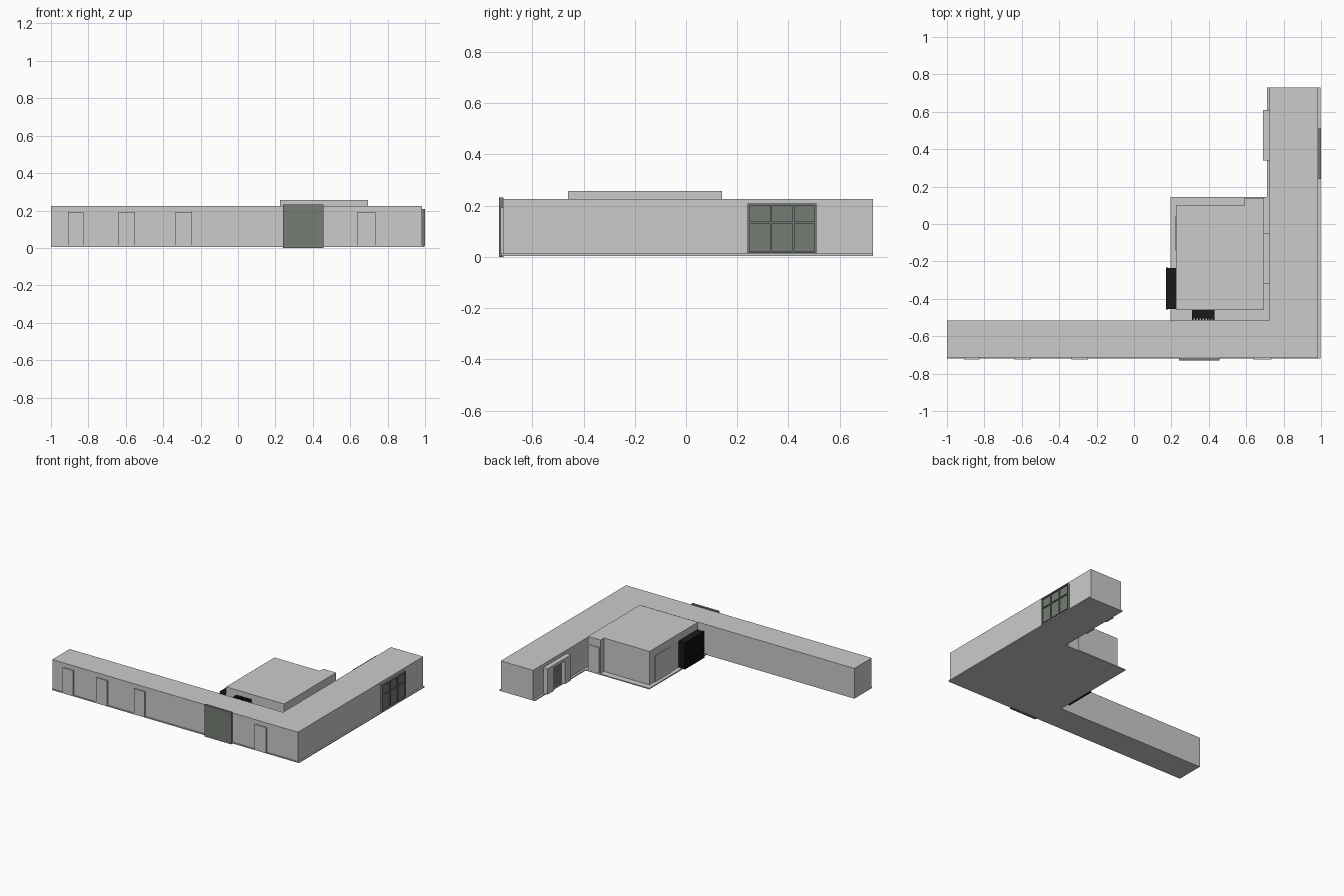
import bpy, bmesh

if "Cube" in bpy.data.objects:
    bpy.data.objects.remove(bpy.data.objects["Cube"])


def mat(name, c):
    m = bpy.data.materials.new(name)
    m.diffuse_color = (*c, 1)
    m.use_nodes = True
    m.node_tree.nodes["Principled BSDF"].inputs["Base Color"].default_value = m.diffuse_color
    return m


GREY = mat("wall_grey", (0.60, 0.60, 0.60))
GLASS = mat("tinted_glass", (0.18, 0.205, 0.178))
BLACK = mat("black_metal", (0.01, 0.01, 0.01))


def finish(name, bm, m):
    bmesh.ops.recalc_face_normals(bm, faces=bm.faces)
    me = bpy.data.meshes.new(name)
    bm.to_mesh(me)
    bm.free()
    me.materials.append(m)
    ob = bpy.data.objects.new(name, me)
    bpy.context.collection.objects.link(ob)
    return ob


def prism(name, pts, z0, z1, m):
    """Extrude a plan outline from z0 to z1."""
    bm = bmesh.new()
    f = bm.faces.new([bm.verts.new((x, y, z0)) for x, y in pts])
    g = bmesh.ops.extrude_face_region(bm, geom=[f])["geom"]
    bmesh.ops.translate(bm, vec=(0, 0, z1 - z0),
                        verts=[v for v in g if isinstance(v, bmesh.types.BMVert)])
    return finish(name, bm, m)


def box(name, x, y, z, m=GREY):
    return prism(name, [(x[0], y[0]), (x[1], y[0]), (x[1], y[1]), (x[0], y[1])],
                 z[0], z[1], m)


# Floor slab under wings and courtyard block
prism("floor_slab", [(-1, -0.72), (0.996, -0.72), (0.996, 0.73), (0.71, 0.73),
                     (0.71, 0.145), (0.195, 0.145), (0.195, -0.515), (-1, -0.515)],
      0.004, 0.012, GREY)

# L-shaped wings
prism("l_wings", [(-1, -0.715), (0.985, -0.715), (0.985, 0.73), (0.725, 0.73),
                  (0.725, -0.515), (-1, -0.515)], 0.012, 0.225, GREY)

# Courtyard block with a stepped back corner, and its link to the wing
prism("courtyard_block", [(0.225, -0.46), (0.695, -0.46), (0.695, 0.14),
                          (0.592, 0.14), (0.592, 0.10), (0.225, 0.10)],
      0.012, 0.256, GREY)
box("link_corridor", (0.694, 0.726), (-0.32, -0.05), (0.012, 0.2))
box("block_back_door", (0.602, 0.685), (0.139, 0.144), (0.012, 0.2))
box("block_side_door", (0.22, 0.226), (-0.14, 0.04), (0.012, 0.2))

# Front doors and the tall front glazing
for i, (a, b) in enumerate([(-0.91, -0.825), (-0.64, -0.55),
                            (-0.335, -0.247), (0.64, 0.735)]):
    box(f"front_door_{i}", (a, b), (-0.724, -0.714), (0.01, 0.193))
box("front_glazing", (0.24, 0.456), (-0.729, -0.713), (0, 0.232), GLASS)

# Right side window with raised bars
box("side_window", (0.984, 0.992), (0.24, 0.51), (0.014, 0.208), GLASS)
for i in range(4):
    y = 0.24 + i * 0.0875
    box(f"side_window_bar_{i}", (0.984, 1.0), (y, y + 0.0075), (0.014, 0.208), GLASS)
for i, z in enumerate((0.014, 0.13, 0.2)):
    box(f"side_window_rail_{i}", (0.984, 1.0), (0.24, 0.51), (z, z + 0.008), GLASS)

# Recessed entrance on the inner side of the right wing
for i, y in enumerate((0.34, 0.54)):
    box(f"entrance_jamb_{i}", (0.69, 0.726), (y, y + 0.07), (0.012, 0.2))
box("entrance_lintel", (0.69, 0.726), (0.34, 0.61), (0.18, 0.2))
box("entrance_glass", (0.718, 0.727), (0.41, 0.54), (0.012, 0.18), GLASS)

# Black slatted screens on the block's left and front walls
box("left_screen_core", (0.18, 0.226), (-0.455, -0.235), (0.012, 0.205), BLACK)
box("front_screen_core", (0.31, 0.43), (-0.505, -0.459), (0.012, 0.215), BLACK)
for i in range(16):
    z = 0.012 + i * 0.0125
    box(f"left_screen_slat_{i}", (0.171, 0.182), (-0.458, -0.232), (z, z + 0.007), BLACK)
for i in range(8):
    x = 0.31 + i * 0.0158
    box(f"front_screen_slat_{i}", (x, x + 0.009), (-0.512, -0.459), (0.012, 0.22), BLACK)
